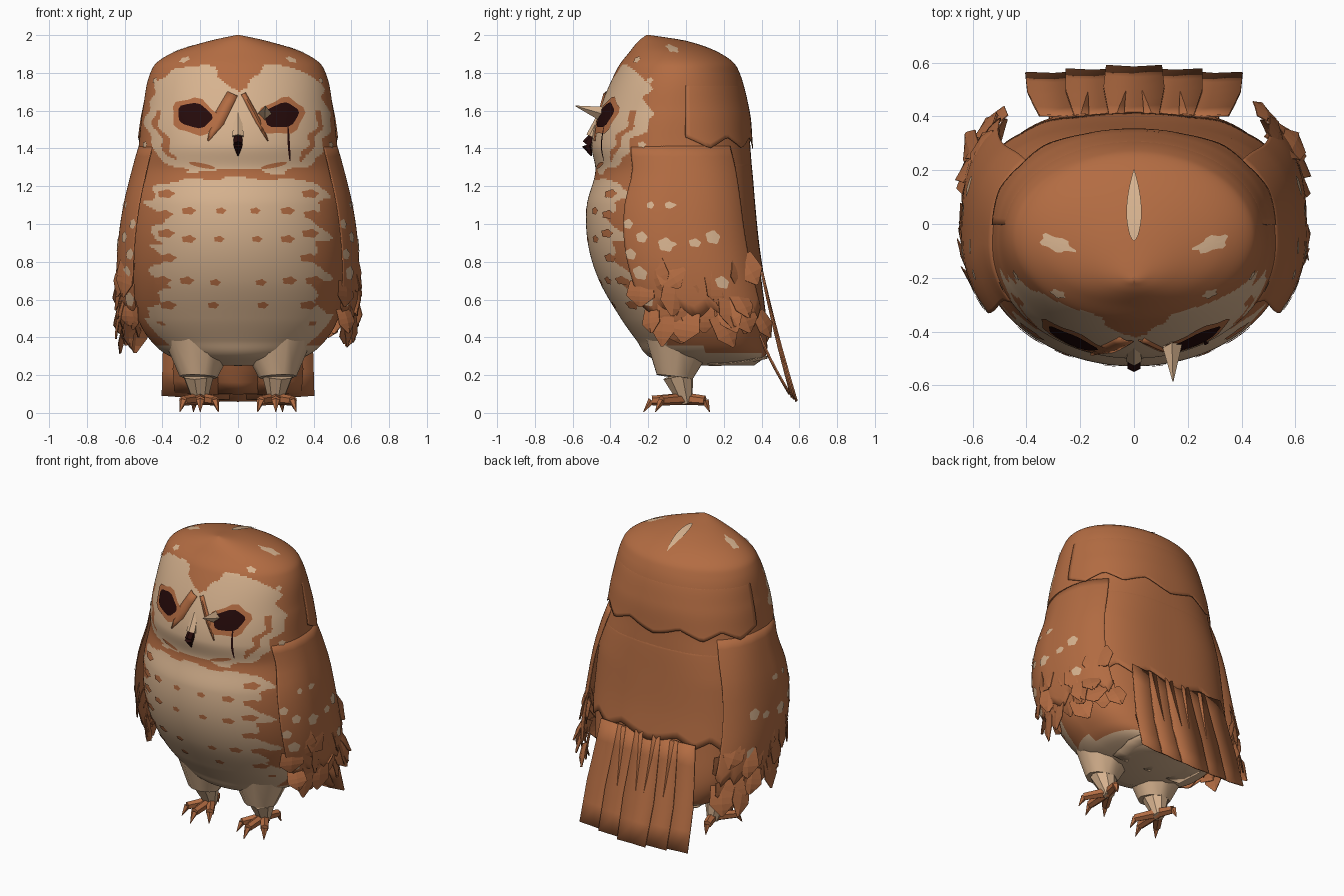
import bpy, bmesh, math, random
from mathutils import Vector, Matrix

random.seed(4)
if "Cube" in bpy.data.objects:
    bpy.data.objects.remove(bpy.data.objects["Cube"])
PI = math.pi


def material(name, rgb):
    m = bpy.data.materials.new(name)
    m.use_nodes = True
    m.diffuse_color = (*rgb, 1)
    m.node_tree.nodes["Principled BSDF"].inputs["Base Color"].default_value = (*rgb, 1)
    return m


BROWN = material("russet brown", (0.45, 0.15, 0.055))
CREAM = material("cream", (0.68, 0.45, 0.275))
DARK = material("near black", (0.018, 0.003, 0.003))

# Body profile: height, front y, back y, half width
PROFILE = [(2.0, -.21, -.19, .01), (1.97, -.25, .0, .15), (1.91, -.3, .17, .34),
           (1.83, -.36, .27, .45), (1.6, -.46, .33, .505), (1.42, -.5, .34, .525),
           (1.28, -.48, .35, .545), (1.1, -.525, .36, .57), (.9, -.52, .375, .58),
           (.7, -.46, .4, .57), (.5, -.345, .425, .53), (.38, -.26, .43, .46),
           (.3, -.2, .42, .36), (.25, -.08, .36, .2)]


def slope(i, k):
    p, q = PROFILE[max(i - 1, 0)], PROFILE[min(i + 1, len(PROFILE) - 1)]
    return (q[k] - p[k]) / (q[0] - p[0])


def ring(z):
    """Smoothly interpolated front, back and half width at a height."""
    z = max(z, PROFILE[-1][0])
    i = next(i for i in range(len(PROFILE) - 1) if z >= PROFILE[i + 1][0])
    p, q = PROFILE[i], PROFILE[i + 1]
    h = q[0] - p[0]
    t = (z - p[0]) / h
    return [p[k] * (1 + 2 * t) * (1 - t) ** 2 + q[k] * t * t * (3 - 2 * t)
            + h * t * (1 - t) * (slope(i, k) * (1 - t) - slope(i + 1, k) * t)
            for k in (1, 2, 3)]


def skin(a, z, off=0.0):
    """Point on the body; a is the angle from the front towards +x. The back is squarer."""
    f, b, w = ring(z)
    s, c = math.sin(a), math.cos(a)
    if c < 0:
        e = 1 - .3 * max(0, min(1, (1.8 - z) * 1.5))
        s, c = math.copysign(abs(s) ** e, s), -abs(c) ** e
    return Vector(((w + off) * s, (f + b) / 2 - ((b - f) / 2 + off) * c, z))


def finish(name, bm, mats, smooth=True, thick=0.0):
    bmesh.ops.recalc_face_normals(bm, faces=bm.faces)
    me = bpy.data.meshes.new(name)
    bm.to_mesh(me)
    bm.free()
    ob = bpy.data.objects.new(name, me)
    bpy.context.collection.objects.link(ob)
    for m in mats:
        me.materials.append(m)
    if thick:
        mod = ob.modifiers.new("thickness", "SOLIDIFY")
        mod.thickness, mod.offset = thick, 0
    if smooth:
        bpy.ops.object.select_all(action="DESELECT")
        ob.select_set(True)
        bpy.context.view_layer.objects.active = ob
        bpy.ops.object.shade_smooth_by_angle(angle=math.radians(35))


def grid(bm, fn, nu, nv, closed=False):
    rows = [[bm.verts.new(fn(u / nu, v / nv)) for u in range(nu if closed else nu + 1)]
            for v in range(nv + 1)]
    for r, s in zip(rows, rows[1:]):
        for u in range(nu):
            w = (u + 1) % len(r)
            bm.faces.new((r[u], r[w], s[w], s[u]))
    return rows


def rod(bm, p, q, r1, r2, sides=6):
    p, q = Vector(p), Vector(q)
    m = Matrix.Translation((p + q) / 2) @ (q - p).to_track_quat("Z", "Y").to_matrix().to_4x4()
    bmesh.ops.create_cone(bm, cap_ends=True, segments=sides, radius1=r1, radius2=r2,
                          depth=(q - p).length, matrix=m)


def feather(bm, base, tip, normal, width, bend=0.01, blunt=0.5):
    base, tip, normal = Vector(base), Vector(tip), Vector(normal)
    side = (tip - base).cross(normal).normalized() * width / 2

    def point(u, v):
        taper = .85 + .3 * v if v < .6 else 1.03 - (1.03 - blunt) * (v - .6) / .4
        lift = normal * bend * (math.sin(v * PI) - abs(2 * u - 1))
        return base.lerp(tip, v) + side * (2 * u - 1) * taper + lift
    grid(bm, point, 2, 5)


# Body: one loft, with cream belly, face discs and underside chosen by position
def is_cream(c):
    x, y, z = abs(c.x), c.y, c.z
    wob = .022 * math.sin(31 * z + 9 * x) + .018 * math.sin(57 * z + 23 * c.x)
    if z < .36 and y < .1 or z < .32 and y < .4:
        return True
    if z < .5 + wob and y < -.1:
        return True
    if y > -.17:
        return False
    if z < 1.23 + wob * .6:
        return x < .43 + wob * 1.8
    disc = ((x - .23) / .255) ** 2 + ((z - 1.55) / .285) ** 2
    if x > .33 and z < 1.6 and .5 + wob * 3 < disc < .68 + wob * 3:
        return False
    chin = x < .3 + wob and 1.29 + wob * .5 < z < 1.5
    return disc < 1 + wob * 4 or chin


bm = bmesh.new()
rows = grid(bm, lambda u, v: skin(u * 2 * PI, 2 - v * 1.75), 240, 180, True)
bm.faces.new(rows[0])
bm.faces.new(rows[-1])
for f in bm.faces:
    f.material_index = int(is_cream(f.calc_center_median()))
finish("body", bm, [BROWN, CREAM])


# Flat markings that follow the body surface, with an optional ragged rim
def patch(bm, a0, z0, rx, rz, off, index=0, tilt=0.0, ragged=0.0):
    ra = rx / ring(z0)[2] / (max(.6, math.cos(a0)) if abs(a0) < 1 else .8)

    def at(r, t):
        r *= 1 + ragged * math.sin(5 * t + 1)
        x, z = r * math.cos(t), r * math.sin(t)
        zz = z0 + rz * z + tilt * rx * x
        return skin(a0 + ra * x, zz, off(zz) if callable(off) else off)
    mid = bm.verts.new(at(0, 0))
    n = 20
    inner = [bm.verts.new(at(.5, i * math.tau / n)) for i in range(n)]
    outer = [bm.verts.new(at(1, i * math.tau / n)) for i in range(n)]
    for i in range(n):
        j = (i + 1) % n
        for vs in ((mid, inner[i], inner[j]), (inner[i], outer[i], outer[j], inner[j])):
            bm.faces.new(vs).material_index = index


def angle_at(x, z):
    return math.asin(max(-1, min(1, x / ring(z)[2])))


bm = bmesh.new()
SPOTS = [(.26, 1.07), (.38, 1.16), (.1, .92), (.26, .92), (.38, .95), (.09, 1.07),
         (.12, .69), (.27, .7), (.13, .57), (.37, .57), (.37, .82), (.39, 1.05), (.4, .7)]
for s in (-1, 1):
    for x, z in SPOTS:
        patch(bm, angle_at(s * x, z), z, .02 + x * .06, .014 + x * .02, .005, 0, 0, .15)
    patch(bm, angle_at(s * .19, 1.31), 1.31, .07, .012, .005, 0, s * .2)
finish("breast_spots", bm, [BROWN])

# Pale flecks on the sides of the crown
bm = bmesh.new()
for s in (-1, 1):
    for a, z, r in ((.75, 1.87, .022), (1.15, 1.76, .02), (1.2, 1.42, .022), (1.6, 1.93, .03)):
        patch(bm, s * a, z, r, r * .7, .005, 0, 0, .2)
finish("crown_flecks", bm, [CREAM])

# Eyes: russet surround and dark eye; a dark tear line on the left
for s, side in ((1, "left"), (-1, "right")):
    bm = bmesh.new()
    patch(bm, angle_at(s * .235, 1.57), 1.57, .122, .095, .005, 0, s * .15, .1)
    patch(bm, angle_at(s * .23, 1.575), 1.575, .09, .064, .009, 1, s * .15, .06)
    if s > 0:
        patch(bm, angle_at(.265, 1.43), 1.43, .006, .1, .007, 1)
    finish(side + "_eye", bm, [BROWN, DARK])

# Beak, cream bridge, one stray brow tuft and russet streaks beside the bridge
bm = bmesh.new()
rod(bm, (0, -.47, 1.49), (0, -.525, 1.42), .022, .028)
rod(bm, (0, -.525, 1.42), (0, -.5, 1.36), .028, .003)
finish("beak", bm, [DARK], False)
bm = bmesh.new()
rod(bm, (0, -.42, 1.64), (0, -.495, 1.46), .015, .035)
finish("bridge", bm, [CREAM], False)
bm = bmesh.new()
rod(bm, (.14, -.4, 1.57), (.145, -.585, 1.625), .05, .002, 4)
finish("brow_tuft", bm, [CREAM], False)
bm = bmesh.new()
for s, w in ((-1, .07), (1, .03)):
    feather(bm, (s * .03, -.435, 1.69), (s * .16, -.488, 1.44), (s * .3, -1, 0), w, .006, .1)
finish("brow_streaks", bm, [BROWN], thick=.005)


# Pale parting along the crown
def parting(u, v):
    p = skin(PI, 1.982 - .09 * v * v, .004)
    return p + Vector(((2 * u - 1) * .028 * math.sin(PI * v), 0, .005))


bm = bmesh.new()
grid(bm, parting, 2, 12)
finish("crown_parting", bm, [CREAM])


# Overlapping shells of plumage that emerge from the body, with ragged lower edges
def shell(name, a0, a1, top, low, flare, teeth):
    def offset(z):
        return flare * max(0, min(1, (top - z) / (top - low))) ** .8 - .004

    def point(u, v):
        saw = abs((u * teeth) % 1 - .5) * .12
        z = top + (low + saw - top) * v
        return skin(a0 + (a1 - a0) * u, z, offset(z))
    bm = bmesh.new()
    grid(bm, point, 48, 14)
    finish(name, bm, [BROWN], thick=.005)
    return offset


shell("nape_cape", 1.7, 2 * PI - 1.7, 1.75, 1.4, .016, 5)
shell("back_cape", PI - 1.1, PI + 1.1, 1.35, .7, .018, 5)

# Wings with pale spots and a ragged cluster of flight feathers
for s, side in ((1, "left"), (-1, "right")):
    offset = shell(side + "_wing", s * 1.04, s * 2.35, 1.42, .5, .09, 6)
    bm = bmesh.new()
    for a, z, r in [(1.35, 1.1, .018), (1.55, 1.1, .018), (1.25, .93, .028), (1.5, .89, .036),
                    (1.7, .9, .022), (1.88, .93, .035), (1.16, .74, .035), (1.88, .69, .032),
                    (1.1, 1.0, .025), (1.1, .84, .028), (1.12, .6, .035)]:
        patch(bm, s * a, z, r, r, lambda h: offset(h) + .006, 0, 0, .1)
    finish(side + "_wing_spots", bm, [CREAM])
    bm = bmesh.new()
    for i in range(26):
        a = 1.16 + 1.1 * (i % 13) / 12 + random.uniform(-.05, .05)
        z = random.uniform(.68, .84) if i < 13 else random.uniform(.5, .64)
        out = Vector((s * math.sin(a), -math.cos(a), 0))
        base = skin(s * a, z, offset(z) - .01)
        tip = base + out * random.uniform(-.03, .04)
        tip += Vector((0, random.uniform(-.03, .1), -random.uniform(.13, .2)))
        feather(bm, base, tip, out + Vector((0, random.uniform(-.4, .4), 0)),
                random.uniform(.11, .17), .006, .12)
    finish(side + "_wing_feathers", bm, [BROWN], False, .004)

# Tail fan in two layers, with pale coverts beneath
bm = bmesh.new()
for i in range(-2, 3):
    drop = .012 * abs(i)
    feather(bm, (i * .13, .4, .74), (i * .15, .582 - drop, .06 + drop),
            (0, 1, .3), .22, -.006, .95)
for i in range(-1, 2):
    feather(bm, (i * .2, .38, .42), (i * .22, .545, .1), (0, 1, .5), .26, -.006, .9)
finish("tail", bm, [BROWN], thick=.008)
bm = bmesh.new()
for i in range(-1, 2):
    feather(bm, (i * .18, .12, .25), (i * .2, .43, .29), (0, .1, -1), .2, .01, .5)
finish("under_tail_coverts", bm, [CREAM], thick=.006)

# Thighs, legs, toes and claws
for s, side in ((1, "left"), (-1, "right")):
    bm = bmesh.new()
    rod(bm, (s * .2, -.03, .42), (s * .21, -.06, .19), .21, .1, 10)
    rod(bm, (s * .21, -.04, .2), (s * .2, .0, .05), .085, .035, 8)
    finish(side + "_leg", bm, [CREAM])
    bm = bmesh.new()
    for dx, dy in ((-.08, -.13), (0, -.18), (.09, -.13), (.03, .1)):
        hip = Vector((s * .2, .0, .075))
        knuckle = hip + Vector((s * dx, dy, -.01))
        rod(bm, hip, knuckle, .032, .026)
        rod(bm, knuckle, knuckle + Vector((s * dx * .2, dy * .25, -.06)), .022, .002, 5)
    finish(side + "_foot", bm, [BROWN], False)
